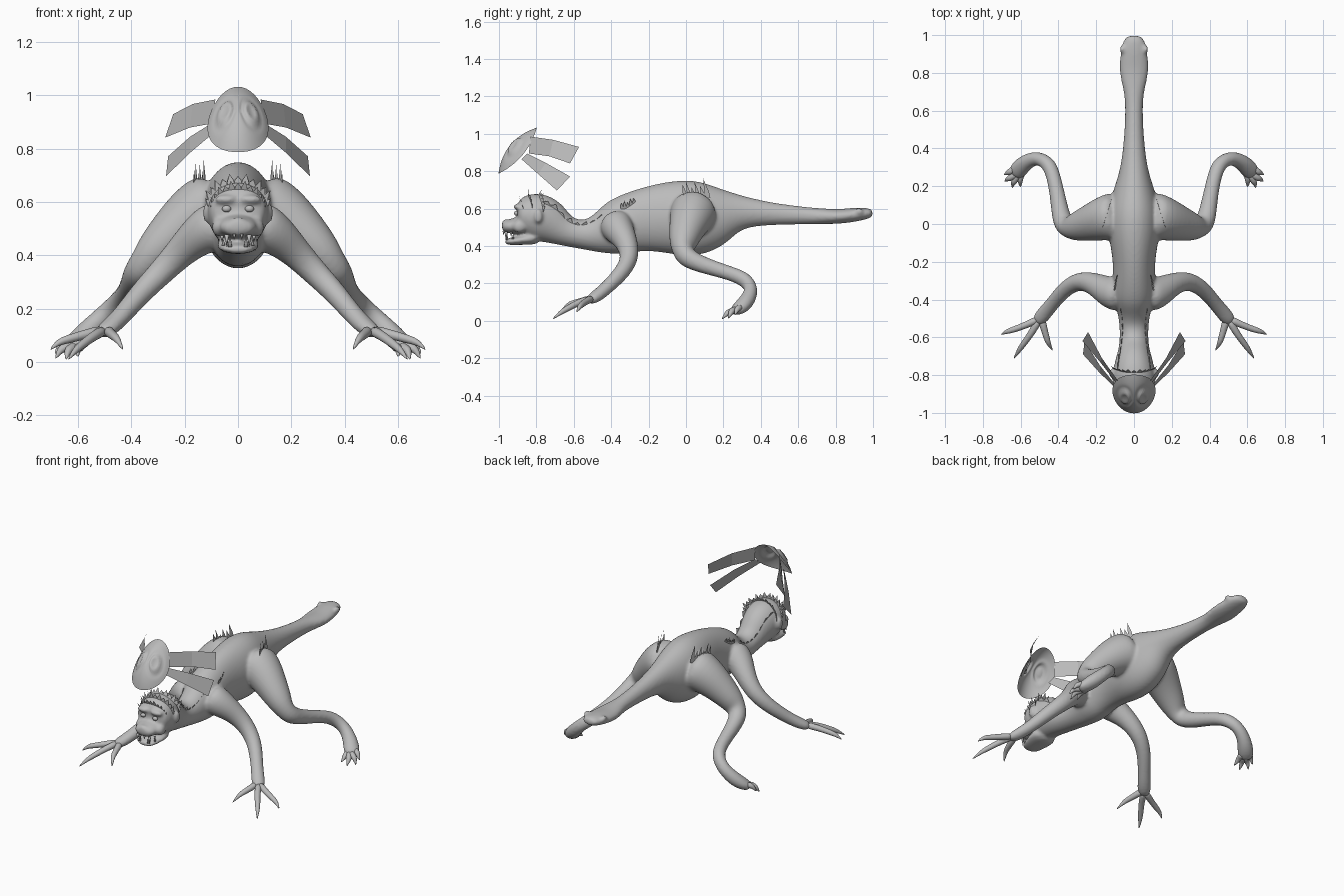
import bpy, bmesh, math
from mathutils import Vector, Matrix

cube = bpy.data.objects.get("Cube")
if cube:
    bpy.data.objects.remove(cube)

grey = bpy.data.materials.new("plain grey")
grey.use_nodes = True
GREY = (0.5, 0.5, 0.5, 1)
grey.diffuse_color = GREY
grey.node_tree.nodes["Principled BSDF"].inputs["Base Color"].default_value = GREY


def finish(name, bm, smooth=True, subdiv=0):
    """Turn a bmesh into a named grey object."""
    bmesh.ops.recalc_face_normals(bm, faces=bm.faces)
    for f in bm.faces:
        f.smooth = smooth
    mesh = bpy.data.meshes.new(name)
    bm.to_mesh(mesh)
    bm.free()
    mesh.materials.append(grey)
    ob = bpy.data.objects.new(name, mesh)
    bpy.context.collection.objects.link(ob)
    if subdiv:
        ob.modifiers.new("round", "SUBSURF").levels = subdiv
        ob.modifiers["round"].render_levels = subdiv
    return ob


def loft(bm, rows, side=1, n=10):
    """Skin elliptical rings (x, y, z, half width, half height) along a path."""
    pts = [Vector((r[0] * side, r[1], r[2])) for r in rows]
    rings = []
    for i, r in enumerate(rows):
        t = (pts[min(i + 1, len(pts) - 1)] - pts[max(i - 1, 0)]).normalized()
        u = t.cross(Vector((0, 0, 1))).normalized()
        v = u.cross(t)
        ring = []
        for k in range(n):
            a = math.tau * k / n
            ring.append(bm.verts.new(pts[i] + 1.05 * (u * math.cos(a) * r[3] + v * math.sin(a) * r[-1])))
        rings.append(ring)
    for a, b in zip(rings, rings[1:]):
        for k in range(n):
            bm.faces.new((a[k], a[(k + 1) % n], b[(k + 1) % n], b[k]))
    bm.faces.new(rings[0])
    bm.faces.new(rings[-1])


def ball(bm, loc, size, segs=12):
    m = Matrix.Translation(loc) @ Matrix.Diagonal((*size, 1))
    bmesh.ops.create_uvsphere(bm, u_segments=segs, v_segments=segs // 2 + 2, radius=1, matrix=m)


# Torso, neck, skull and tail: y, top, bottom, half width
PROFILE = [
    (1.0, .595, .56, .03), (.97, .605, .545, .06), (.9, .605, .53, .07), (.82, .595, .52, .078),
    (.74, .6, .518, .063), (.66, .605, .517, .042), (.45, .63, .515, .05), (.29, .67, .5, .07),
    (.2, .71, .42, .1), (.1, .74, .36, .13), (0, .75, .35, .14), (-.1, .74, .365, .125),
    (-.2, .715, .375, .108), (-.3, .68, .37, .11), (-.38, .64, .35, .115), (-.46, .575, .36, .085),
    (-.55, .53, .385, .073), (-.64, .555, .4, .075), (-.7, .62, .41, .09), (-.76, .67, .42, .106),
    (-.82, .685, .44, .114), (-.87, .67, .47, .105), (-.905, .64, .5, .085)]
bm = bmesh.new()
loft(bm, [(0, y, (t + b) / 2, w, (t - b) / 2) for y, t, b, w in PROFILE], n=14)
# Muzzle and lower jaw
loft(bm, [(0, -.82, .515, .09, .06), (0, -.91, .508, .08, .045), (0, -.96, .505, .066, .036),
          (0, -.985, .503, .045, .025)])
loft(bm, [(0, -.78, .45, .085, .045), (0, -.87, .433, .08, .026), (0, -.94, .424, .062, .02),
          (0, -.97, .422, .04, .013)])
ball(bm, (0, -.965, .51), (.045, .022, .035))
for s in (1, -1):
    # Brow, cheek, ear and tail nodule
    ball(bm, (.045 * s, -.9, .61), (.045, .022, .018))
    ball(bm, (.07 * s, -.89, .505), (.03, .04, .035))
    ball(bm, (.118 * s, -.79, .56), (.014, .025, .038))
    ball(bm, (.062 * s, .925, .585), (.014, .025, .02))
    # Front leg
    loft(bm, [(.05, -.38, .53, .1), (.13, -.365, .49, .085), (.2, -.32, .43, .062),
              (.28, -.295, .345, .052), (.36, -.335, .265, .044), (.43, -.42, .18, .036),
              (.48, -.48, .13, .042, .034), (.52, -.525, .105, .034, .024)], s)
    # Hind leg and foot
    loft(bm, [(.06, .05, .6, .14), (.16, .03, .56, .12), (.25, 0, .48, .093),
              (.33, -.02, .4, .072), (.372, -.01, .345, .058), (.39, .06, .31, .048),
              (.405, .15, .28, .041), (.425, .25, .25, .038), (.45, .32, .22, .042),
              (.51, .355, .17, .038), (.57, .33, .11, .044), (.61, .29, .07, .05, .038),
              (.64, .255, .048, .038, .024)], s)
body = finish("body", bm, subdiv=2)
fuse = body.modifiers.new("fuse", "REMESH")
fuse.mode = "VOXEL"
fuse.voxel_size = .009
fuse.use_smooth_shade = True
soften = body.modifiers.new("soften", "SMOOTH")
soften.factor = .5
soften.iterations = 6

# Digits: paths tapering into claws
FINGERS = [[(.5, -.5, .12), (.57, -.535, .105), (.64, -.56, .085), (.675, -.57, .075), (.705, -.585, .045)],
           [(.5, -.5, .12), (.54, -.575, .1), (.585, -.635, .065), (.61, -.67, .045), (.637, -.715, .008)],
           [(.49, -.5, .12), (.475, -.56, .105), (.462, -.605, .095), (.452, -.635, .085), (.43, -.672, .045)]]
TOES = [[(.59, .28, .06), (.6, .255, .055), (.603, .235, .05), (.603, .22, .04), (.6, .195, .02)],
        [(.61, .27, .06), (.625, .24, .05), (.635, .225, .045), (.64, .215, .035), (.645, .19, .008)],
        [(.62, .27, .06), (.645, .25, .055), (.66, .242, .05), (.67, .238, .04), (.685, .225, .012)],
        [(.61, .3, .07), (.645, .285, .07), (.66, .275, .065), (.67, .27, .055), (.688, .26, .03)]]
TAPER = (.024, .018, .017, .013, .002)
for name, digits in (("finger", FINGERS), ("toe", TOES)):
    for s, label in ((1, "left"), (-1, "right")):
        for path in digits:
            bm = bmesh.new()
            loft(bm, [(*p, r) for p, r in zip(path, TAPER)], s, 8)
            finish(f"{label}_{name}", bm, subdiv=1)

# Eyes, fangs and small teeth
for s in (1, -1):
    bm = bmesh.new()
    ball(bm, (.043 * s, -.907, .575), (.017, .012, .013))
    finish("eye", bm)
    for x, y, z, h, r in ((.042, -.962, .478, -.045, .009), (.03, -.958, .432, .045, .008),
                          (.014, -.975, .48, -.02, .006), (.06, -.935, .474, -.022, .007),
                          (.055, -.925, .438, .022, .007)):
        bm = bmesh.new()
        bmesh.ops.create_cone(bm, segments=8, radius1=r, radius2=.001, depth=abs(h), cap_ends=True,
                              matrix=Matrix.Translation((x * s, y, z + h / 2))
                              @ Matrix.Rotation(math.pi if h < 0 else 0, 4, "X"))
        finish("tooth", bm)


def tuft(name, base, lean, height, side=1):
    """A jagged strip of hair: a low band with a spike on each step."""
    bm = bmesh.new()
    flip = Vector((side, 1, 1))
    base = [Vector(p) for p in base]
    for i, (a, b) in enumerate(zip(base, base[1:])):
        d = lean((a + b) / 2).normalized()
        h = height * (1 if i % 2 else .72)
        pts = [a, b, b + d * height * .3, (a + b) / 2 + d * h, a + d * height * .3]
        bm.faces.new([bm.verts.new(p * flip) for p in pts])
    finish(name, bm, smooth=False)


def line(a, b, n, sag=0):
    a, b = Vector(a), Vector(b)
    return [a.lerp(b, i / n) + Vector((0, 0, sag * math.sin(math.pi * i / n))) for i in range(n + 1)]


# Crown hair in arcs across the skull
for y, rx, top, lean_y in ((-.885, .093, .645, -.3), (-.845, .108, .668, 0), (-.79, .112, .672, .4)):
    arc = [(rx * math.sin(a), y + .025 * math.sin(a) ** 2, top - .09 * (1 - math.cos(a)))
           for a in [math.radians(-92 + 184 * i / 13) for i in range(14)]]
    tuft("crown_hair", arc, lambda p: Vector((p.x * 4, lean_y, .8)), .042)

for s in (1, -1):
    # Neck mane, shoulder tufts and hip tufts
    mane = [(.085, -.77, .63), (.078, -.73, .61), (.07, -.69, .58), (.063, -.65, .533), (.058, -.61, .51),
            (.055, -.57, .502), (.055, -.53, .506), (.06, -.49, .53), (.065, -.45, .555)]
    tuft("neck_mane", mane, lambda p: Vector((.3, .5, .8)), .034, s)
    tuft("shoulder_tuft", line((.1, -.35, .6), (.085, -.27, .63), 5, -.015),
         lambda p: Vector((.3, -.1, 1)), .05, s)
    tuft("hip_tuft", line((.165, -.01, .655), (.12, .13, .66), 6, -.02),
         lambda p: Vector((.05, -.25, 1)), .11, s)

# Floating mask: a thin curved dish with raised eye rings
bm = bmesh.new()
axis = Vector((0, .64, .768))
out = Vector((0, -.768, .64))
centre = Vector((0, -.9, .91))
RINGS, SEGS = 16, 40
grid = []
for i in range(RINGS + 1):
    row = []
    for k in range(SEGS):
        r, a = max(i / RINGS, .01), math.tau * k / SEGS
        u, v = r * math.cos(a), r * math.sin(a)
        w = .05 * (1 - v * v) - .085 * u * u
        e = math.hypot((abs(u) - .45 + .15 * v) / .3, (v - .05) / .4)
        w += .008 * math.exp(-((e - .6) / .22) ** 2) - .006 * math.exp(-((e - 1.05) / .2) ** 2)
        row.append(bm.verts.new(centre + Vector((u * .114 * (1 - .08 * v), 0, 0)) + axis * v * .16 + out * w))
    grid.append(row)
for a, b in zip(grid, grid[1:]):
    for k in range(SEGS):
        bm.faces.new((a[k], a[(k + 1) % SEGS], b[(k + 1) % SEGS], b[k]))
bm.faces.new(grid[0])
finish("mask", bm)

# Ribbons trailing from the mask
UPPER = [(.085, -.83, .985), (.17, -.71, .968), (.243, -.572, .93), (.273, -.62, .842), (.18, -.73, .88), (.095, -.84, .895)]
LOWER = [(.1, -.85, .895), (.18, -.75, .845), (.262, -.62, .772), (.27, -.69, .697), (.18, -.79, .785), (.085, -.88, .865)]
for s, label in ((1, "left"), (-1, "right")):
    for name, pts in (("upper", UPPER), ("lower", LOWER)):
        bm = bmesh.new()
        v = [bm.verts.new((x * s, y, z)) for x, y, z in pts]
        bm.faces.new((v[0], v[1], v[4], v[5]))
        bm.faces.new((v[1], v[2], v[3], v[4]))
        finish(f"{label}_{name}_ribbon", bm, smooth=False)
